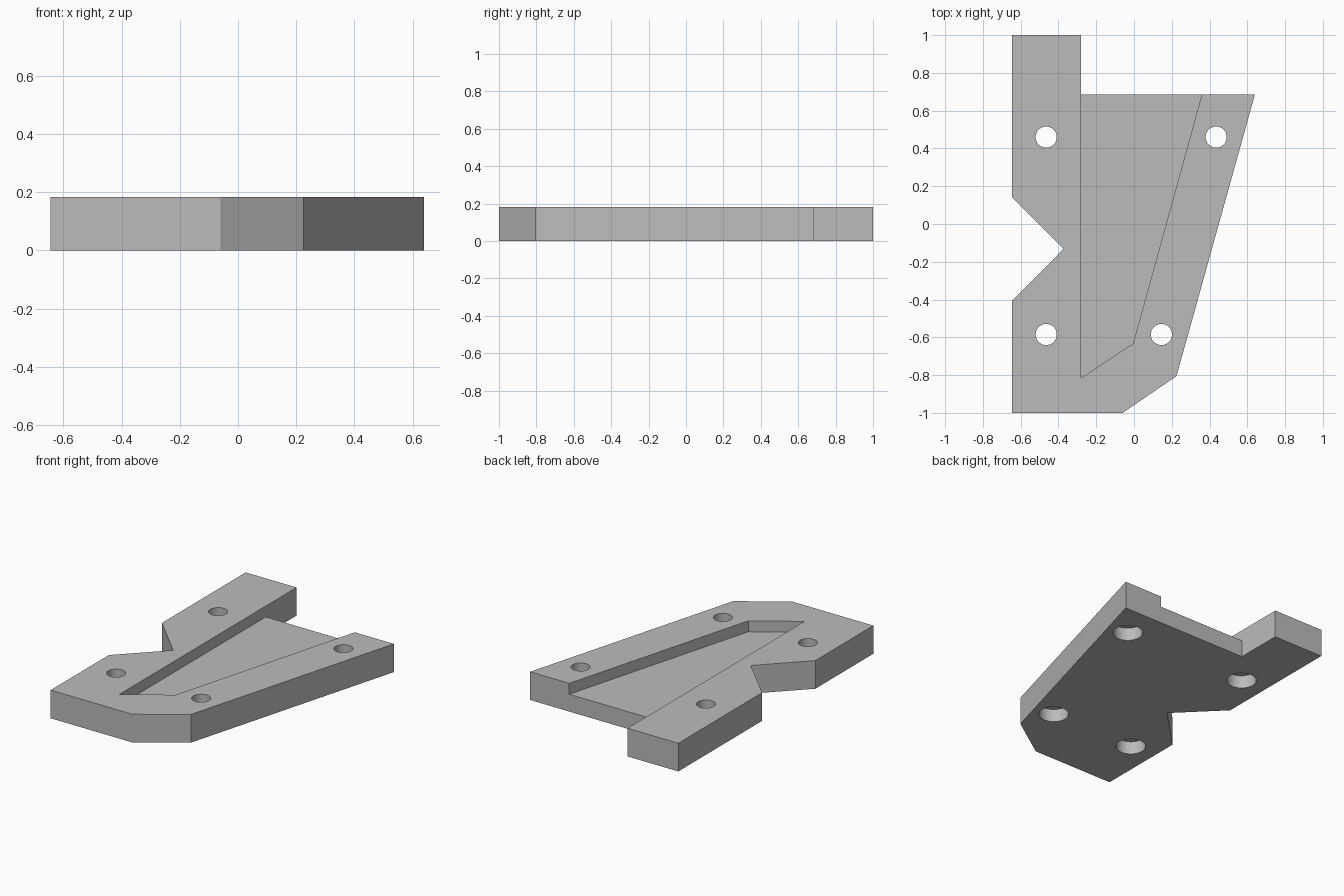
import bpy
import bmesh
import math

cube = bpy.data.objects.get("Cube")
if cube:
    bpy.data.objects.remove(cube, do_unlink=True)

THICK = 0.183
FLOOR = 0.112

grey = bpy.data.materials.new("plain_grey")
grey.use_nodes = True
colour = (0.5, 0.5, 0.5, 1)
grey.diffuse_color = colour
grey.node_tree.nodes["Principled BSDF"].inputs["Base Color"].default_value = colour


def prism(name, outline, z0, z1):
    """Extrude a flat outline from z0 to z1."""
    bm = bmesh.new()
    face = bm.faces.new([bm.verts.new((x, y, z0)) for x, y in outline])
    new = bmesh.ops.extrude_face_region(bm, geom=[face])["geom"]
    top = [v for v in new if isinstance(v, bmesh.types.BMVert)]
    bmesh.ops.translate(bm, verts=top, vec=(0, 0, z1 - z0))
    bmesh.ops.recalc_face_normals(bm, faces=bm.faces)
    mesh = bpy.data.meshes.new(name)
    bm.to_mesh(mesh)
    bm.free()
    mesh.materials.append(grey)
    obj = bpy.data.objects.new(name, mesh)
    bpy.context.collection.objects.link(obj)
    return obj


def circle(x, y, r, n=48):
    steps = [math.tau * i / n for i in range(n)]
    return [(x + r * math.cos(a), y + r * math.sin(a)) for a in steps]


# Plate with long arm at the back and V notch in the side
plate = prism("mounting_plate", [
    (-0.645, -1), (-0.06, -1), (0.225, -0.805), (0.64, 0.685), (-0.28, 0.685),
    (-0.28, 1), (-0.645, 1), (-0.645, 0.14), (-0.373, -0.132), (-0.645, -0.405),
], 0, THICK)

# Wedge pocket, open at the back
cutters = [prism("pocket_cutter", [
    (-0.28, -0.815), (-0.005, -0.633), (0.391, 0.8), (-0.28, 0.8),
], FLOOR, THICK + 0.1)]

# Screw holes, counterbored from below
for x, y in [(-0.465, 0.46), (0.435, 0.46), (-0.465, -0.585), (0.145, -0.585)]:
    cutters.append(prism("hole_cutter", circle(x, y, 0.056), -0.1, THICK + 0.1))
    cutters.append(prism("counterbore_cutter", circle(x, y, 0.09), -0.1, 0.085))

bpy.ops.object.select_all(action="DESELECT")
plate.select_set(True)
bpy.context.view_layer.objects.active = plate
for cutter in cutters:
    cutter.hide_render = True
    mod = plate.modifiers.new("cut", "BOOLEAN")
    mod.operation = "DIFFERENCE"
    mod.solver = "EXACT"
    mod.object = cutter
    bpy.ops.object.modifier_apply(modifier=mod.name)
    bpy.data.objects.remove(cutter, do_unlink=True)

bpy.ops.object.shade_smooth_by_angle(angle=math.radians(30))
